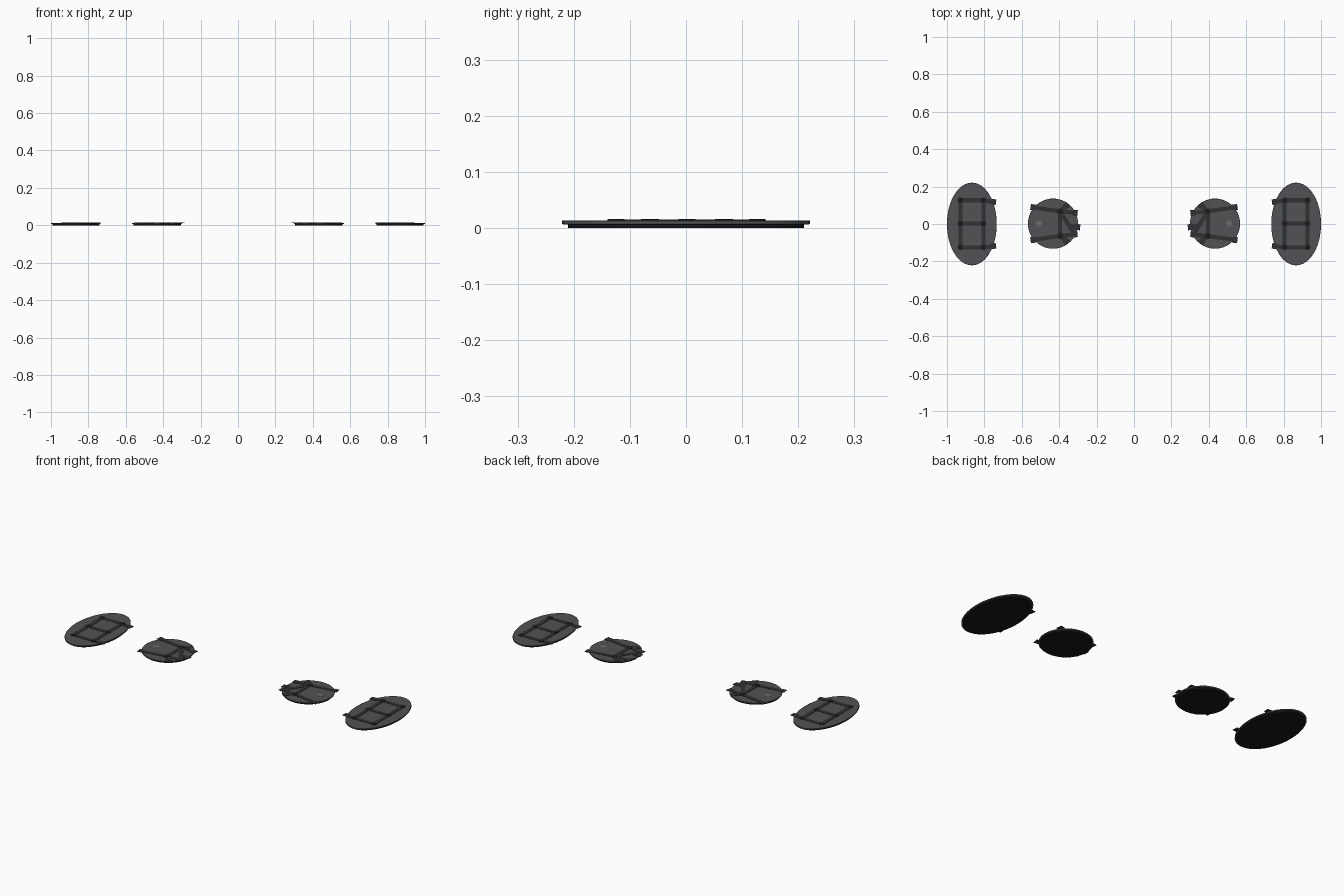
import bpy, math

if "Cube" in bpy.data.objects:
    bpy.data.objects.remove(bpy.data.objects["Cube"])

def material(name, r, g, b):
    m = bpy.data.materials.new(name)
    m.diffuse_color = (r, g, b, 1)
    m.use_nodes = True
    m.node_tree.nodes["Principled BSDF"].inputs["Base Color"].default_value = m.diffuse_color
    return m

SHELL = material("shell_grey", 0.085, 0.085, 0.09)
LINER = material("liner_black", 0.009, 0.009, 0.011)
STRAP = material("strap_dark", 0.03, 0.031, 0.034)
RIVET = material("rivet_black", 0.012, 0.012, 0.014)
STUD = material("stud_light", 0.15, 0.15, 0.155)

def finish(o, name, mat):
    o.name = name
    o.data.materials.append(mat)
    bpy.ops.object.transform_apply(location=True, rotation=True, scale=True)

def disc(name, x, y, rx, ry, z0, z1, mat, sides=64, bevel=0.0):
    bpy.ops.mesh.primitive_cylinder_add(vertices=sides, radius=1, depth=1,
                                        location=(x, y, (z0 + z1) / 2))
    o = bpy.context.object
    o.scale = (rx, ry, z1 - z0)
    finish(o, name, mat)
    if bevel:
        b = o.modifiers.new("rim", 'BEVEL')
        b.width, b.segments, b.limit_method = bevel, 2, 'ANGLE'
    bpy.ops.object.shade_smooth_by_angle(angle=math.radians(40))

def strap(name, a, b, width=0.022, z0=0.0125, z1=0.0152):
    dx, dy = b[0] - a[0], b[1] - a[1]
    bpy.ops.mesh.primitive_cube_add(size=1, location=((a[0] + b[0]) / 2, (a[1] + b[1]) / 2, (z0 + z1) / 2),
                                    rotation=(0, 0, math.atan2(dy, dx)))
    o = bpy.context.object
    o.scale = (math.hypot(dx, dy), width, z1 - z0)
    finish(o, name, STRAP)

for side, s in (("left", -1), ("right", 1)):
    # large oval pad: dark liner under a grey shell
    disc(f"{side}_large_liner", s * 0.867, 0, 0.126, 0.21, 0, 0.007, LINER)
    disc(f"{side}_large_shell", s * 0.867, 0, 0.133, 0.221, 0.0065, 0.0135, SHELL, bevel=0.0015)
    # ladder of straps with rivets
    for x in (0.805, 0.928):
        strap(f"{side}_large_long_strap", (s * x, -0.13), (s * x, 0.13))
        for y in (-0.125, 0.002, 0.127):
            disc(f"{side}_large_rivet", s * x, y, 0.015, 0.015, 0.013, 0.016, RIVET, 16)
    for y in (-0.125, 0.002, 0.127):
        strap(f"{side}_large_cross_strap", (s * 0.805, y), (s * 0.928, y))
    for t in (-1, 1):
        strap(f"{side}_large_end_strap", (s * 0.81, t * 0.126), (s * 0.738, t * 0.116))
        strap(f"{side}_large_end_tab", (s * 0.765, t * 0.12), (s * 0.738, t * 0.116), 0.03)

    # small round pad
    disc(f"{side}_small_liner", s * 0.433, 0.002, 0.127, 0.126, 0, 0.007, LINER)
    disc(f"{side}_small_shell", s * 0.433, 0.002, 0.134, 0.134, 0.0065, 0.0135, SHELL, bevel=0.0015)
    disc(f"{side}_small_stud", s * 0.508, 0.002, 0.017, 0.017, 0.013, 0.0143, STUD, 24)
    # straps fanning out from two rivets
    strap(f"{side}_small_bridge", (s * 0.395, -0.065), (s * 0.395, 0.068))
    for t in (-1, 1):
        hub = (s * 0.395, 0.002 + t * 0.066)
        disc(f"{side}_small_rivet", *hub, 0.016, 0.016, 0.013, 0.016, RIVET, 16)
        for end in ((0.553, 0.089), (0.352, 0.103), (0.302, 0.056)):
            e = (s * end[0], 0.002 + t * end[1])
            strap(f"{side}_small_strap", hub, e)
            d = math.hypot(e[0] - hub[0], e[1] - hub[1])
            k = 1 - 0.026 / d
            inner = (hub[0] + (e[0] - hub[0]) * k, hub[1] + (e[1] - hub[1]) * k)
            strap(f"{side}_small_tab", inner, e, 0.032)
    # diagonal strap to the middle tab
    strap(f"{side}_small_diagonal", (s * 0.395, 0.068), (s * 0.322, -0.05))
    strap(f"{side}_small_mid_strap", (s * 0.345, -0.012), (s * 0.29, -0.018), 0.024)
    strap(f"{side}_small_mid_tab", (s * 0.316, -0.015), (s * 0.288, -0.018), 0.032)
